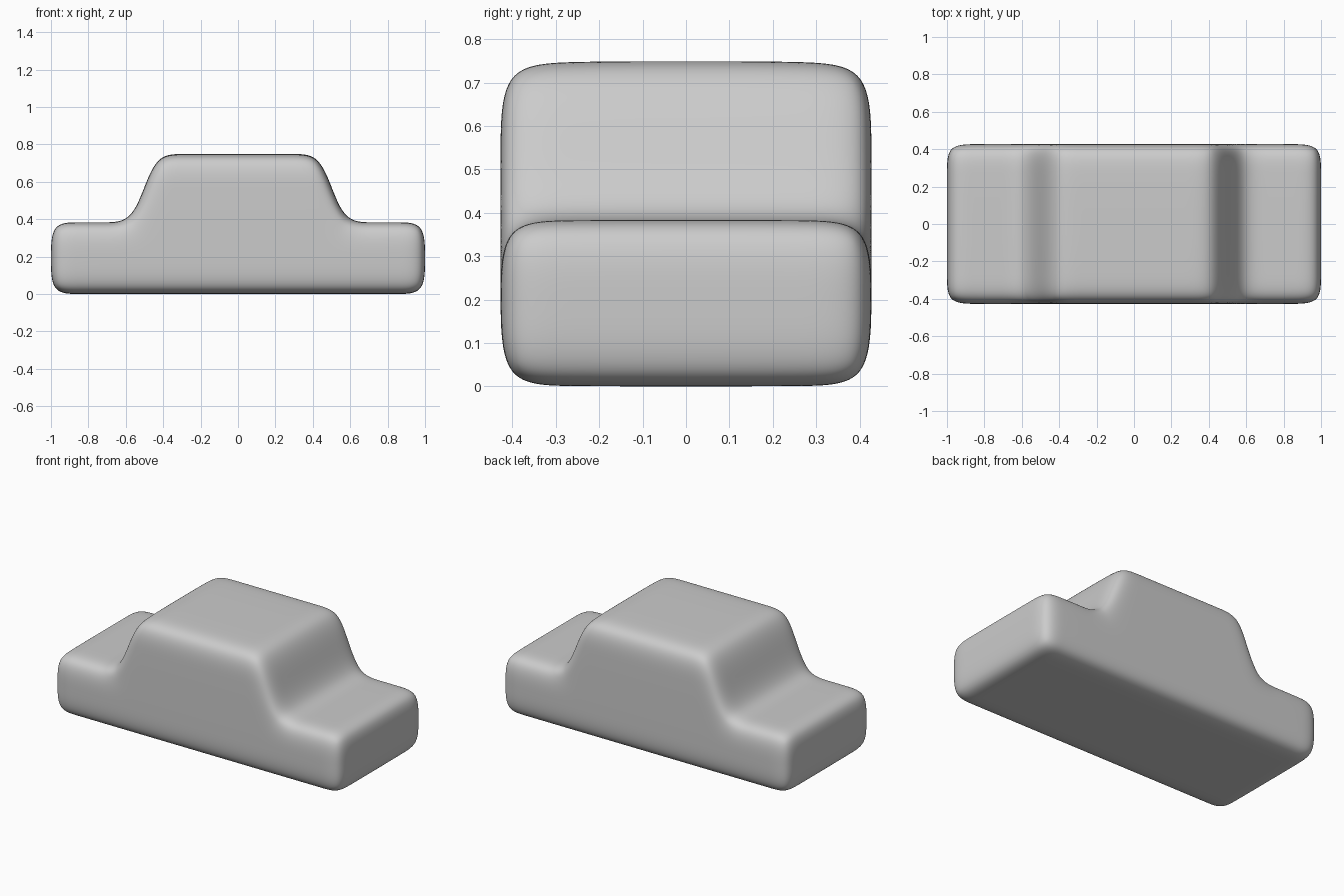
import bpy
import bmesh
from itertools import product

cube = bpy.data.objects.get("Cube")
if cube:
    bpy.data.objects.remove(cube, do_unlink=True)

# Cage stations: half columns along the body, rows in height, layers in depth
FOOT = [0, 0.43, 0.575, 0.72, 0.85, 1.0]
ROOF = [0, 0.29, 0.43]
ROWS = [0, 0.19, 0.383, 0.565, 0.749]
LAYERS = [-0.428, -0.28, 0, 0.28, 0.428]
DECK = 2                      # row where the cabin rises from the lower body
END, CABIN = 5, 2             # outermost columns of body and cabin


def node(i, j, k):
    """Position of one cage point; cabin columns lean inward towards the roof."""
    a, z, y = abs(i), ROWS[k], LAYERS[j]
    x = FOOT[a]
    if k > DECK:
        t = (z - ROWS[DECK]) / (ROWS[-1] - ROWS[DECK])
        x += (ROOF[a] - x) * t
    # Slight crown towards the outer edges
    if j in (0, len(LAYERS) - 1):
        z = 0.2 + (z - 0.2) * 0.98
    if a == END or k in (0, len(ROWS) - 1):
        y *= 0.99
    return (x if i >= 0 else -x, y, z)


def solid(i, j, k):
    """True where a cage cell is part of the body or cabin."""
    half = END if k < DECK else CABIN
    return -half <= i < half and 0 <= j < len(LAYERS) - 1 and 0 <= k < len(ROWS) - 1


# Body cage: keep only the outer faces of the solid cells
bm = bmesh.new()
points = {}


def point(key):
    if key not in points:
        points[key] = bm.verts.new(node(*key))
    return points[key]


for cell in product(range(-END, END), range(len(LAYERS) - 1), range(len(ROWS) - 1)):
    if not solid(*cell):
        continue
    for axis, side in product(range(3), (0, 1)):
        beside = list(cell)
        beside[axis] += 1 if side else -1
        if solid(*beside):
            continue
        u, v = [n for n in range(3) if n != axis]
        loop = []
        for du, dv in ((0, 0), (1, 0), (1, 1), (0, 1)):
            key = list(cell)
            key[axis] += side
            key[u] += du
            key[v] += dv
            loop.append(point(tuple(key)))
        bm.faces.new(loop)
bmesh.ops.recalc_face_normals(bm, faces=bm.faces)
for face in bm.faces:
    face.smooth = True

mesh = bpy.data.meshes.new("car_body")
bm.to_mesh(mesh)
bm.free()
body = bpy.data.objects.new("car_body", mesh)
bpy.context.collection.objects.link(body)

# Rounded skin
skin = body.modifiers.new("rounding", "SUBSURF")
skin.levels = skin.render_levels = 4

# Plain grey
grey = bpy.data.materials.new("mid_grey")
grey.use_nodes = True
grey.diffuse_color = (0.6, 0.6, 0.6, 1)
for n in grey.node_tree.nodes:
    if n.type == "BSDF_PRINCIPLED":
        n.inputs["Base Color"].default_value = (0.6, 0.6, 0.6, 1)
mesh.materials.append(grey)
